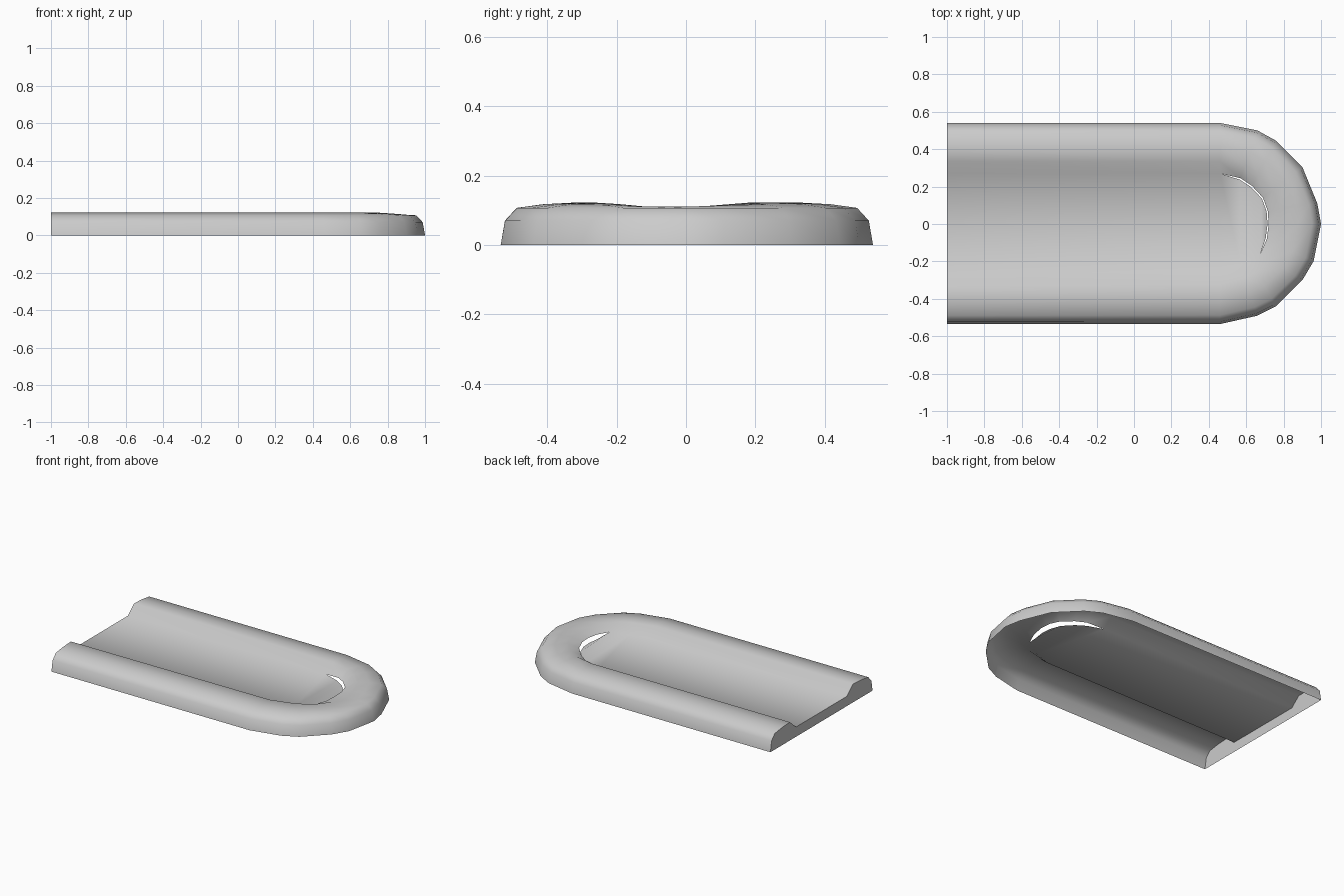
import bpy
import bmesh

cube = bpy.data.objects.get("Cube")
if cube:
    bpy.data.objects.remove(cube, do_unlink=True)

grey = bpy.data.materials.new("plain_grey")
grey.use_nodes = True
colour = (0.6, 0.6, 0.6, 1)
grey.diffuse_color = colour
grey.node_tree.nodes["Principled BSDF"].inputs["Base Color"].default_value = colour

# Footprint of the raised rim: outer and inner points, running round the closed end
outer = [(-1, .54), (.46, .54), (.66, .50), (.76, .445), (.90, .305), (.98, .11),
         (1, 0), (.96, -.2), (.90, -.30), (.76, -.44), (.66, -.49), (.46, -.535), (-1, -.535)]
inner = [(-1, .27), (.46, .27), (.57, .245), (.63, .205), (.69, .14), (.715, .07),
         (.72, 0), (.71, -.08), (.675, -.16), (.62, -.20), (.57, -.22), (.46, -.255), (-1, -.265)]
inner_z = [.065, .065, .08, .085, .09, .095, .095, .09, .085, .075, .07, .065, .065]
crest_z = [.122] * 5 + [.114, .108, .11, .118] + [.122] * 4
FLOOR_Z = .063


def rim_section(i):
    """Points across the rim from its outer foot to its inner edge."""
    profile = [(0, 0), (.045, .07), (.17, .107), (.45, (.107 + crest_z[i]) / 2 + .003),
               (.76, crest_z[i]), (1, inner_z[i])]
    (ax, ay), (bx, by) = outer[i], inner[i]
    return [(ax + (bx - ax) * t, ay + (by - ay) * t, z) for t, z in profile]


def finish(bm, name, smooth):
    for face in bm.faces:
        face.smooth = smooth
    mesh = bpy.data.meshes.new(name)
    bm.to_mesh(mesh)
    bm.free()
    mesh.materials.append(grey)
    obj = bpy.data.objects.new(name, mesh)
    bpy.context.collection.objects.link(obj)


# Rim and sunken floor as one open shell
bm = bmesh.new()
rows = [[bm.verts.new(p) for p in rim_section(i)] for i in range(len(outer))]
for a, b in zip(rows, rows[1:]):
    for j in range(len(a) - 1):
        bm.faces.new((a[j], b[j], b[j + 1], a[j + 1]))

# Floor edge: joined to the rim except for a slit round the tip and one side
last = len(rows) - 1
edge = []
for i, row in enumerate(rows):
    if 2 <= i <= 7:
        x, y = inner[i]
        edge.append(bm.verts.new((x - .006, y * .97, FLOOR_Z)))
    else:
        edge.append(row[-1])
for i in range(last // 2 - 1):
    bm.faces.new((edge[i], edge[i + 1], edge[last - i - 1], edge[last - i]))
mid = last // 2
bm.faces.new((edge[mid - 1], edge[mid], edge[mid + 1]))
bmesh.ops.recalc_face_normals(bm, faces=bm.faces)
bm.normal_update()
if sum(f.normal.z * f.calc_area() for f in bm.faces) < 0:
    bmesh.ops.reverse_faces(bm, faces=bm.faces)
finish(bm, "rim_and_floor", True)

# Flat plate closing the straight end
bm = bmesh.new()
outline = rim_section(0) + rim_section(last)[::-1]
cap = bm.faces.new([bm.verts.new(p) for p in outline])
cap.normal_update()
if cap.normal.x > 0:
    cap.normal_flip()
finish(bm, "end_plate", False)
